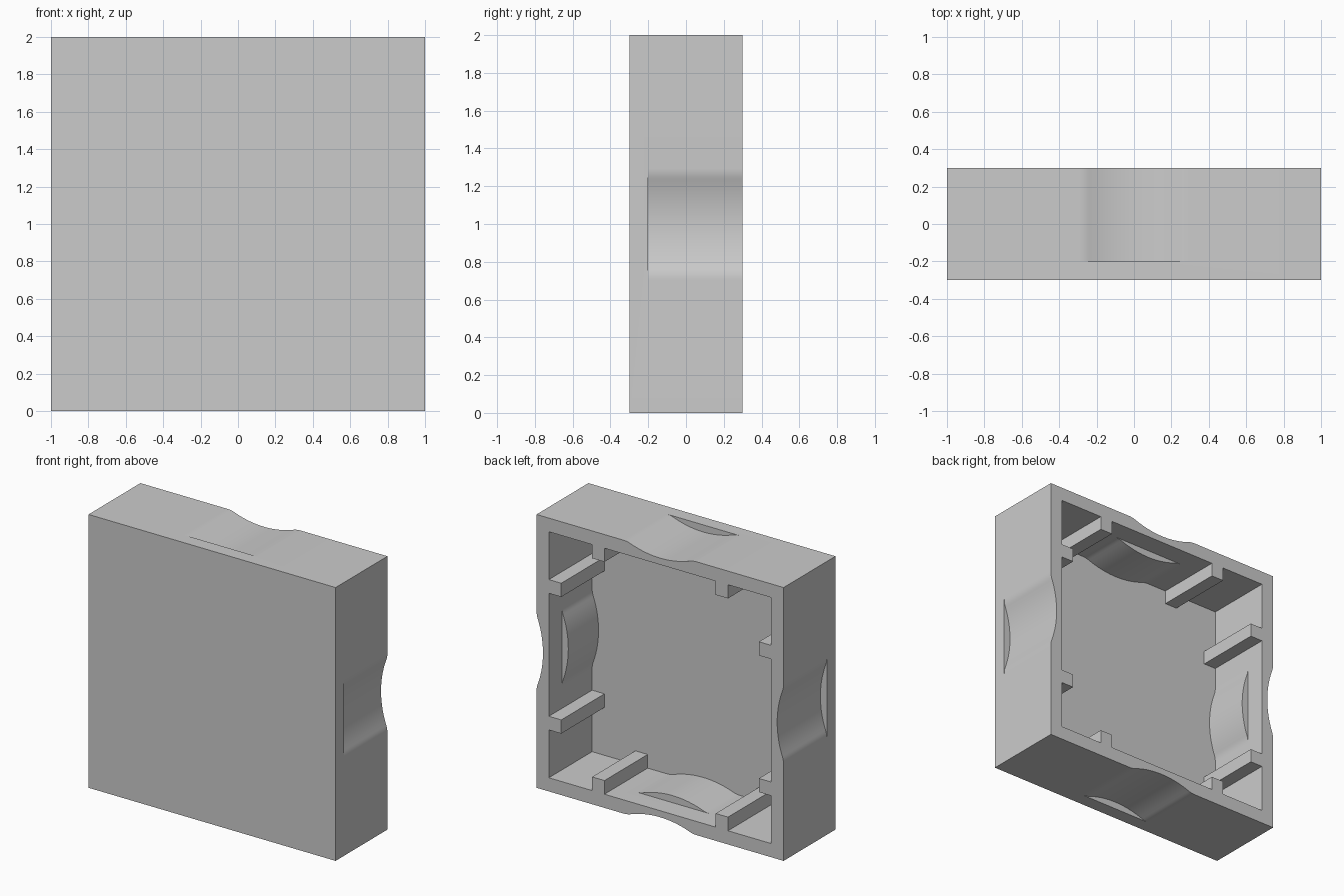
import bpy, bmesh, math
from mathutils import Matrix, Vector

cube = bpy.data.objects.get("Cube")
if cube:
    bpy.data.objects.remove(cube, do_unlink=True)

HALF, WALL, Y0, Y1 = 1.0, 0.1, -0.3, 0.3
INNER = HALF - WALL
FLOOR_Y = Y0 + 0.1           # inner face of the front panel
BULGE_Y = 0.15               # back end of the inner bulges
GRIP_W, GRIP_D = 0.295, 0.052  # half width and depth of a finger grip
RIB_X, RIB = 0.5, 0.1        # rib centre and rib size


def grip_curve():
    """Shallow arc blended into the flat by a fillet at each end."""
    a = 2 * math.atan(GRIP_D / GRIP_W)
    total = GRIP_W / math.sin(a)
    big, small = total * 0.81, total * 0.19
    half = [(big * math.sin(a * i / 10), big * math.cos(a * i / 10) - big + GRIP_D)
            for i in range(11)]
    half += [(GRIP_W - small * math.sin(a * i / 5), small * (1 - math.cos(a * i / 5)))
             for i in range(4, -1, -1)]
    return [(-u, d) for u, d in reversed(half[1:])] + half


def prism(bm, outline, y_from, y_to, quarter=0):
    """Extrude an x/z outline along y, turned by quarter turns."""
    rot = Matrix.Rotation(quarter * math.pi / 2, 3, 'Y')
    lift = Vector((0, 0, HALF))
    face = bm.faces.new([bm.verts.new(rot @ Vector((x, y_from, z)) + lift)
                         for x, z in outline])
    top = bmesh.ops.extrude_face_region(bm, geom=[face])["geom"]
    bmesh.ops.translate(bm, vec=(0, y_to - y_from, 0),
                        verts=[v for v in top if isinstance(v, bmesh.types.BMVert)])


def make_object(name, bm):
    bmesh.ops.recalc_face_normals(bm, faces=bm.faces)
    mesh = bpy.data.meshes.new(name)
    bm.to_mesh(mesh)
    bm.free()
    obj = bpy.data.objects.new(name, mesh)
    bpy.context.collection.objects.link(obj)
    return obj


# Solid block
bm = bmesh.new()
prism(bm, [(-HALF, -HALF), (HALF, -HALF), (HALF, HALF), (-HALF, HALF)], Y0, Y1)
tray = make_object("square_tray", bm)

# Cavity outline with two rib notches per side
side = [(-INNER, INNER)]
for x in (-RIB_X, RIB_X):
    l, r, low = x - RIB / 2, x + RIB / 2, INNER - RIB
    side += [(l, INNER), (l, low), (r, low), (r, INNER)]
outline = []
for q in range(4):
    c, s = round(math.cos(q * math.pi / 2)), round(math.sin(q * math.pi / 2))
    outline += [(c * x + s * z, c * z - s * x) for x, z in side]
bm = bmesh.new()
prism(bm, outline, FLOOR_Y, Y1 + 0.1)
cavity = make_object("cavity_cutter", bm)

# Finger grips outside and matching bulges inside, on all four walls
curve = grip_curve()
bm_grip, bm_bulge = bmesh.new(), bmesh.new()
for q in range(4):
    prism(bm_grip, [(-GRIP_W, HALF + 0.1)] + [(u, HALF - d) for u, d in curve]
          + [(GRIP_W, HALF + 0.1)], FLOOR_Y, Y1 + 0.1, q)
    prism(bm_bulge, [(-GRIP_W, INNER + 0.02)] + [(u, INNER - d) for u, d in curve]
          + [(GRIP_W, INNER + 0.02)], FLOOR_Y - 0.03, BULGE_Y, q)
grips = make_object("grip_cutter", bm_grip)
bulges = make_object("inner_bulges", bm_bulge)

# Combine into one shell
for helper, operation in ((cavity, 'DIFFERENCE'), (grips, 'DIFFERENCE'), (bulges, 'UNION')):
    helper.hide_render = True
    mod = tray.modifiers.new(helper.name, 'BOOLEAN')
    mod.object, mod.operation, mod.solver = helper, operation, 'EXACT'
shell = bpy.data.meshes.new_from_object(
    tray.evaluated_get(bpy.context.evaluated_depsgraph_get()))
tray.modifiers.clear()
tray.data = shell
for helper in (cavity, grips, bulges):
    bpy.data.objects.remove(helper, do_unlink=True)

# Plain grey material
grey = bpy.data.materials.new("light_grey")
grey.use_nodes = True
colour = (0.6, 0.6, 0.6, 1)
grey.diffuse_color = colour
grey.node_tree.nodes["Principled BSDF"].inputs["Base Color"].default_value = colour
shell.materials.clear()
shell.materials.append(grey)

# Smooth grips, sharp corners
bpy.ops.object.select_all(action='DESELECT')
tray.select_set(True)
bpy.context.view_layer.objects.active = tray
bpy.ops.object.shade_smooth_by_angle(angle=math.radians(30))
